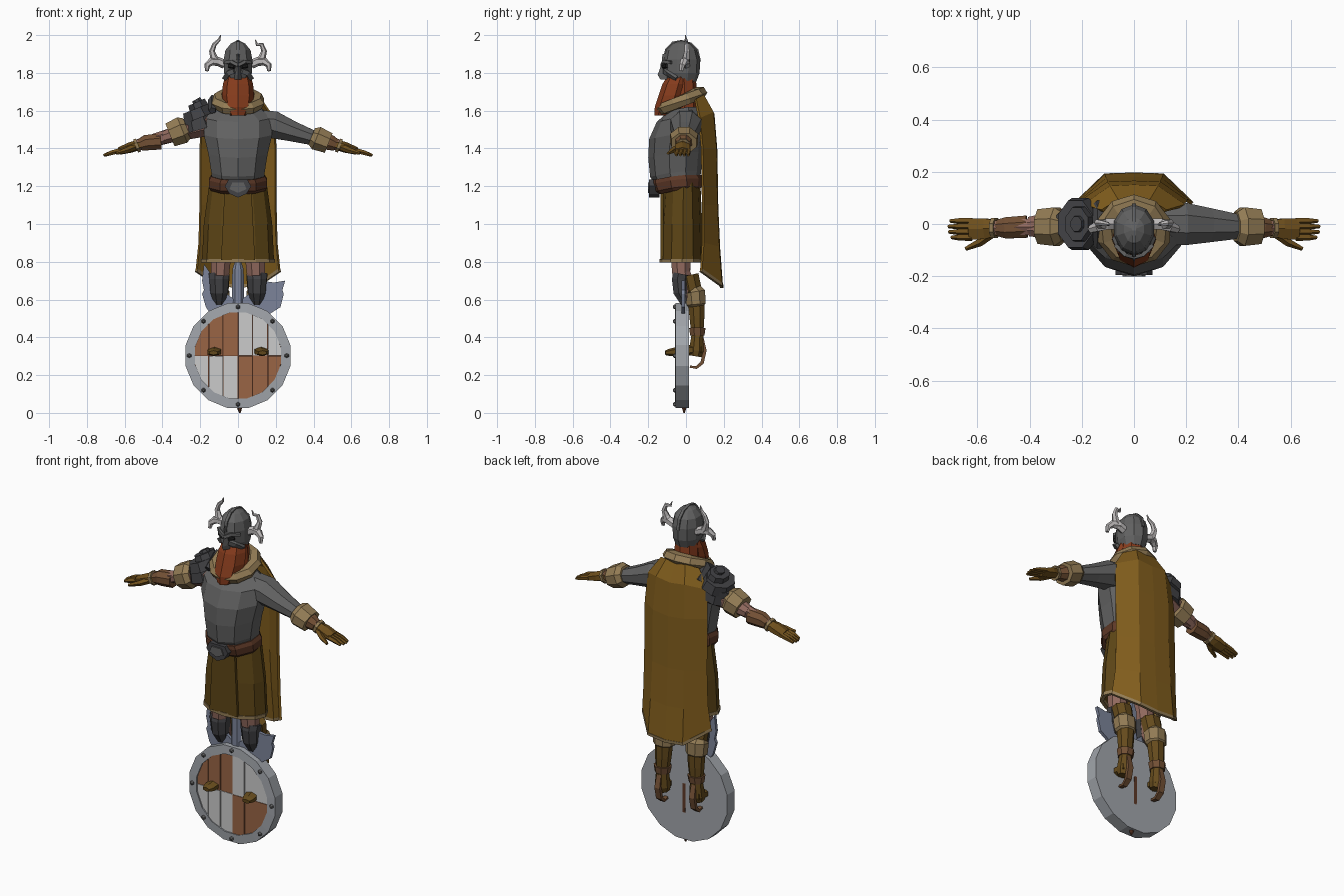
import bpy, bmesh, math
from mathutils import Vector as V

COL = dict(steel=(.12, .12, .12), dark=(.055, .055, .06), silver=(.36, .38, .41), blue=(.2, .23, .32),
           cape=(.22, .11, .012), skirt=(.11, .06, .008), tan=(.29, .2, .09), beard=(.24, .045, .012),
           belt=(.11, .04, .02), skin=(.28, .14, .11), glove=(.16, .08, .012), boot=(.13, .07, .012),
           bone=(.5, .48, .48), wood=(.32, .13, .06), white=(.6, .6, .58), black=(.015, .015, .015),
           leather=(.17, .08, .035))
MATS = {}


def mesh(name, verts, faces, col, thick=0):
    me = bpy.data.meshes.new(name)
    me.from_pydata([tuple(v) for v in verts], [], faces)
    bm = bmesh.new()
    bm.from_mesh(me)
    bmesh.ops.recalc_face_normals(bm, faces=bm.faces)
    bm.to_mesh(me)
    bm.free()
    if col not in MATS:
        MATS[col] = bpy.data.materials.new(col)
        MATS[col].diffuse_color = (*COL[col], 1)
    me.materials.append(MATS[col])
    ob = bpy.data.objects.new(name, me)
    bpy.context.collection.objects.link(ob)
    if thick:
        m = ob.modifiers.new("thickness", 'SOLIDIFY')
        m.thickness, m.offset = thick, 0
    return ob


def loft(name, rings, col, caps=True, loop=False, thick=0):
    n, k = len(rings[0]), len(rings)
    faces = [(i * n + j, i * n + (j + 1) % n, (i + 1) % k * n + (j + 1) % n, (i + 1) % k * n + j)
             for i in range(k if loop else k - 1) for j in range(n)]
    if caps and not loop:
        faces += [tuple(range(n)), tuple(range((k - 1) * n, k * n))]
    return mesh(name, [p for r in rings for p in r], faces, col, thick)


def tube(name, pts, radii, col, n=6, ref=(0, 1, 0), loop=False):
    """Sweep an ellipse (half width along ref, half width across) along a path."""
    pts, k, rings = [V(p) for p in pts], len(pts), []
    for i, p in enumerate(pts):
        a, b = (pts[i - 1], pts[(i + 1) % k]) if loop else (pts[max(i - 1, 0)], pts[min(i + 1, k - 1)])
        d = (b - a).normalized()
        u = (V(ref) - d * V(ref).dot(d)).normalized()
        w = d.cross(u)
        r = radii[i] if isinstance(radii, list) else radii
        ru, rw = r if isinstance(r, tuple) else (r, r)
        rings.append([p + u * ru * math.cos(t) + w * rw * math.sin(t)
                      for t in (math.tau * (j + .5) / n for j in range(n))])
    return loft(name, rings, col, loop=loop)


def body(name, rows, col, n=10, dip=0, **kw):
    """Horizontal rings: z, half width, front y, back y; dip lowers the front."""
    rings = []
    for z, rx, yf, yb in rows:
        m, h = (yf + yb) * .35, []
        for j in range(n):
            t = math.tau * j / n
            c = math.cos(t)
            h.append((rx * math.sin(t), m + (yf - m if c > 0 else m - yb) * c, z - dip * max(c, 0)))
        rings.append(h)
    return loft(name, rings, col, **kw)


def prism(name, xz, y0, y1, col):
    return loft(name, [[(x, y, z) for x, z in xz] for y in (y0, y1)], col)


def circle(r, n=16, cz=.303):
    return [(r * math.cos(math.tau * (j + .5) / n), cz + r * math.sin(math.tau * (j + .5) / n)) for j in range(n)]


# Torso armour, belt and buckle
body("breastplate", [(1.2, .14, -.14, .07), (1.28, .148, -.19, .08), (1.38, .165, -.2, .09), (1.48, .19, -.195, .1),
                     (1.57, .19, -.155, .095), (1.62, .12, -.1, .07)], "steel", dip=.03)
body("belt", [(1.185, .15, -.15, .075), (1.2, .162, -.175, .085), (1.24, .162, -.19, .09), (1.26, .15, -.19, .08)],
     "belt", dip=.03)
prism("buckle", [(-.07, 1.2), (-.05, 1.235), (.05, 1.235), (.07, 1.2), (.045, 1.16), (0, 1.14), (-.045, 1.16)],
      -.195, -.14, "dark")
prism("buckle_plate", [(-.045, 1.185), (-.03, 1.22), (.03, 1.22), (.045, 1.185), (0, 1.165)], -.202, -.19, "steel")

# Skirt, overlapping front panels and fur hem
body("skirt", [(.8, .185, -.13, .085), (1.0, .175, -.125, .08), (1.22, .145, -.11, .07)], "skirt", n=12,
     caps=False, thick=.012)
prism("skirt_panel", [(-.09, .81), (.09, .81), (.07, 1.2), (-.07, 1.2)], -.135, -.12, "skirt")
hem = [(.185 * math.sin(t), -.022 - .108 * math.cos(t), .805) for t in (math.tau * j / 12 for j in range(12))]
tube("skirt_hem", hem, .014, "tan", 4, (0, 0, 1), True)

# Cape: five points per row (outer x, inner x, outer y, inner y, outer z, inner z)
rows = [(.12, .06, .05, .09, 1.66, 1.68), (.19, .09, .07, .14, 1.56, 1.59), (.2, .1, .085, .155, 1.4, 1.4),
        (.2, .1, .09, .16, 1.1, 1.1), (.205, .105, .09, .17, .9, .88), (.22, .11, .08, .185, .755, .68)]
sheet = [[(-a, ya, za), (-b, yb, zb), (0, yb + .004, zb - .01), (b, yb, zb), (a, ya, za)]
         for a, b, ya, yb, za, zb in rows]
mesh("cape", [p for r in sheet for p in r],
     [(i * 5 + j, i * 5 + j + 1, i * 5 + j + 6, i * 5 + j + 5) for i in range(5) for j in range(4)], "cape", .014)
tube("cape_hem", sheet[-1], .012, "tan", 4, (0, 0, 1))

# Fur collar, tilted up at the back
tube("fur_collar", [(.108 * math.sin(t), -.025 - .1 * math.cos(t), 1.65 - .045 * math.cos(t))
                    for t in (math.tau * j / 10 for j in range(10))], (.034, .038), "tan", 6, (0, 0, 1), True)

# Head: neck hair, beard, helmet, face mask
body("neck_hair", [(1.6, .075, -.08, .06), (1.7, .07, -.08, .06), (1.78, .065, -.08, .05)], "beard", 8)
body("beard", [(1.575, .045, -.168, -.1), (1.62, .075, -.165, -.06), (1.68, .085, -.145, -.02), (1.74, .08, -.125, .01),
               (1.78, .068, -.1, .02)], "beard", 8)
body("helmet", [(1.755, .062, -.095, .055), (1.8, .078, -.115, .072), (1.87, .08, -.12, .075), (1.92, .07, -.108, .06),
                (1.955, .04, -.075, .025), (1.97, .008, -.035, -.018)], "steel")
loft("nose_guard", [[(-.018, -.1, z), (0, y, z), (.018, -.1, z)]
                    for y, z in ((-.135, 1.765), (-.15, 1.79), (-.128, 1.85), (-.125, 1.9))], "steel")
tube("helmet_ridge", [(0, -.12, 1.87), (0, -.106, 1.925), (0, -.07, 1.962), (0, -.025, 1.97), (0, .025, 1.957),
                      (0, .062, 1.92), (0, .075, 1.86)], (.012, .006), "steel", 4, (1, 0, 0))

for s, side in ((1, "left"), (-1, "right")):
    # Brow, eye opening, cheek plate and horns
    tube(side + "_brow", [(0, -.128, 1.84), (s * .035, -.118, 1.86), (s * .07, -.08, 1.855)], (.01, .012), "steel", 4)
    tube(side + "_eye", [(s * .018, -.118, 1.832), (s * .048, -.1, 1.838)], (.012, .012), "black", 6)
    tube(side + "_cheek", [(s * .02, -.115, 1.81), (s * .05, -.1, 1.8), (s * .07, -.05, 1.77)], (.012, .018), "steel", 4)
    tube(side + "_horn_base", [(s * .07, 0, 1.845), (s * .105, 0, 1.86), (s * .14, -.01, 1.86), (s * .163, -.02, 1.84),
                               (s * .165, -.025, 1.81)], [.024, .024, .022, .016, .01], "bone")
    tip = 2.0 if s < 0 else 1.975
    tube(side + "_horn_tip", [(s * .1, 0, 1.85), (s * .128, 0, 1.88), (s * .138, .005, 1.915), (s * .125, .004, 1.95),
                              (s * .1, 0, tip - .025), (s * .092, -.003, tip)], [.02, .02, .015, .012, .008, .002], "bone")

    # Sleeve, forearm, wrist band and glove
    tube(side + "_sleeve", [(s * .1, 0, 1.535), (s * .19, 0, 1.525), (s * .29, -.005, 1.49), (s * .4, -.01, 1.455)],
         [(.085, .075), (.088, .078), (.07, .058), (.05, .042)] if s > 0 else
         [(.085, .075), (.085, .07), (.06, .05), (.04, .035)], "steel" if s > 0 else "skin", 8)
    tube(side + "_forearm", [(s * .36, -.01, 1.468), (s * .54, -.015, 1.415)], [.038, .03], "skin", 6)
    c = .435 if s > 0 else .315
    zc = 1.603 - .36 * c
    big = .068 if s > 0 else .078
    tube(side + "_fur_cuff", [(s * (c - .045), -.01, zc + .018), (s * (c - .02), -.01, zc + .008),
                              (s * (c + .045), -.01, zc - .018)], [(.06, big - .018), (.08, big), (.072, big - .008)], "tan", 8)
    tube(side + "_bracer", [(s * (.47 if s > 0 else .41), -.01, 1.437), (s * .49, -.015, 1.43), (s * .52, -.015, 1.418)],
         [.046, .044, .034], "leather", 8)
    tube(side + "_wrist_band", [(s * .527, -.015, 1.418), (s * .542, -.015, 1.412)], (.042, .04), "tan", 8)
    tube(side + "_palm", [(s * .52, -.015, 1.42), (s * .57, -.018, 1.405), (s * .63, -.02, 1.386)],
         [(.032, .028), (.046, .028), (.046, .02)], "glove", 6)
    for i in range(4):
        y = .012 - .021 * i
        end = (.705, .712, .71, .7)[i]
        tube(f"{side}_finger_{i}", [(s * .62, y, 1.39), (s * .67, y, 1.377), (s * end, y, 1.364)],
             [.014, .0125, .007], "glove", 5)
    tube(side + "_thumb", [(s * .55, -.04, 1.405), (s * .59, -.07, 1.39), (s * .645, -.095, 1.374)],
         [.018, .016, .008], "glove", 5)

    # Thigh, knee guard, boot, foot and curled heel strap
    tube(side + "_thigh", [(s * .085, -.03, .9), (s * .095, -.025, .74), (s * .1, .03, .6)], [.062, .052, .045], "skin", 8, (1, 0, 0))
    tube(side + "_knee_guard", [(s * .1, -.02, .735), (s * .1, -.025, .71), (s * .1, -.02, .64), (s * .1, .0, .58)],
         [(.06, .05), (.056, .054), (.05, .05), (.03, .03)], "dark", 8, (1, 0, 0))
    tube(side + "_boot_top", [(s * .1, .02, .73), (s * .1, .035, .66), (s * .103, .05, .57)], [(.06, .05), (.055, .05), (.05, .045)],
         "boot", 8, (1, 0, 0))
    tube(side + "_boot_fur", [(s * .103, .04, .65), (s * .105, .048, .64), (s * .105, .053, .575), (s * .105, .055, .56)],
         [(.05, .045), (.066, .058), (.062, .055), (.045, .04)], "tan", 8, (1, 0, 0))
    tube(side + "_boot", [(s * .105, .055, .57), (s * .107, .058, .5), (s * .11, .06, .41), (s * .112, .055, .33), (s * .112, .05, .3)],
         [(.05, .046), (.046, .042), (.036, .034), (.044, .042), (.036, .035)], "boot", 8, (1, 0, 0))
    tube(side + "_boot_band", [(s * .109, .06, .45), (s * .11, .06, .41)], [(.05, .047), (.043, .041)], "leather", 8, (1, 0, 0))
    tube(side + "_foot", [(s * .112, .08, .335), (s * .12, -.02, .33), (s * .128, -.085, .32), (s * .13, -.11, .318)],
         [(.036, .03), (.042, .026), (.038, .02), (.025, .012)], "boot", 6, (1, 0, 0))
    tube(side + "_heel_strap", [(s * .112, .085, .4), (s * .112, .1, .33), (s * .112, .085, .265), (s * .112, .055, .24),
                                (s * .112, .02, .245)], [(.02, .01), (.024, .013), (.024, .013), (.02, .011), (.015, .008)],
         "leather", 4, (1, 0, 0))

    # Axe blade with a notched edge
    prism(side + "_axe_blade", [(s * x, z) for x, z in
          ((.02, .6), (.07, .64), (.12, .7), (.18 if s < 0 else .19, .79 if s < 0 else .69),
           (.19 if s < 0 else .25, .7), (.18 if s < 0 else .235, .65), (.19 if s < 0 else .242, .63),
           (.17 if s < 0 else .225, .56), (.13, .5), (.07, .52), (.02, .54))], -.024, -.006, "blue")

# Stacked shoulder guard on the right arm
for i, (a, b, ru, rv) in enumerate((((-.2, 1.5), (-.222, 1.575), .095, .1), ((-.205, 1.56), (-.225, 1.61), .108, .09),
                                    ((-.2, 1.6), (-.22, 1.645), .075, .06), ((-.205, 1.63), (-.222, 1.66), .035, .03))):
    tube(f"shoulder_guard_{i}", [(a[0], 0, a[1]), (b[0], 0, b[1])], [(ru, rv), (ru * .9, rv * .85)], "dark", 8)
tube("shoulder_ridge", [(-.135, -.085, 1.6), (-.13, 0, 1.655), (-.135, .08, 1.6)], [.02, .03, .02], "dark", 5, (1, 0, 0))

# Axe shaft and socket
tube("axe_shaft", [(0, -.002, .5), (.003, 0, .2), (.008, -.01, .03), (.01, -.01, 0)], [.018, .019, .015, .004], "belt", 6)
tube("axe_socket", [(0, -.015, .48), (0, -.015, .76), (0, -.015, .84)], [(.022, .035), (.02, .03), .004], "blue", 6)

# Round shield: body, rim, quartered planks and rivets
prism("shield_body", circle(.283), -.038, .015, "silver")
loft("shield_rim", [[(x, y, z) for x, z in circle(r)] for r, y in ((.283, -.03), (.283, -.055), (.232, -.058), (.232, -.03))],
     "silver", loop=True)
prism("shield_backing", circle(.235), -.043, -.03, "belt")
for i in range(6):
    for top in (1, -1):
        a, b = -.235 + i * .0783 + .002, -.235 + (i + 1) * .0783 - .002
        edge = [(x, .303 + top * math.sqrt(max(.234 ** 2 - x * x, 0))) for x in (max(a, -.232), (a + b) / 2, min(b, .232))]
        y = -.05 - .004 * (i % 2)
        prism(f"shield_plank_{i}_{'upper' if top > 0 else 'lower'}", [(a, .303 + top * .001)] + edge + [(b, .303 + top * .001)],
              y, -.036, "wood" if (i < 3) == (top > 0) else "white")
for j in range(8):
    t = math.tau * j / 8
    x, z = .258 * math.cos(t), .303 + .258 * math.sin(t)
    tube(f"shield_rivet_{j}", [(x, -.05, z), (x, -.062, z), (x, -.07, z)], [.013, .012, .005], "steel", 6, (1, 0, 0))
